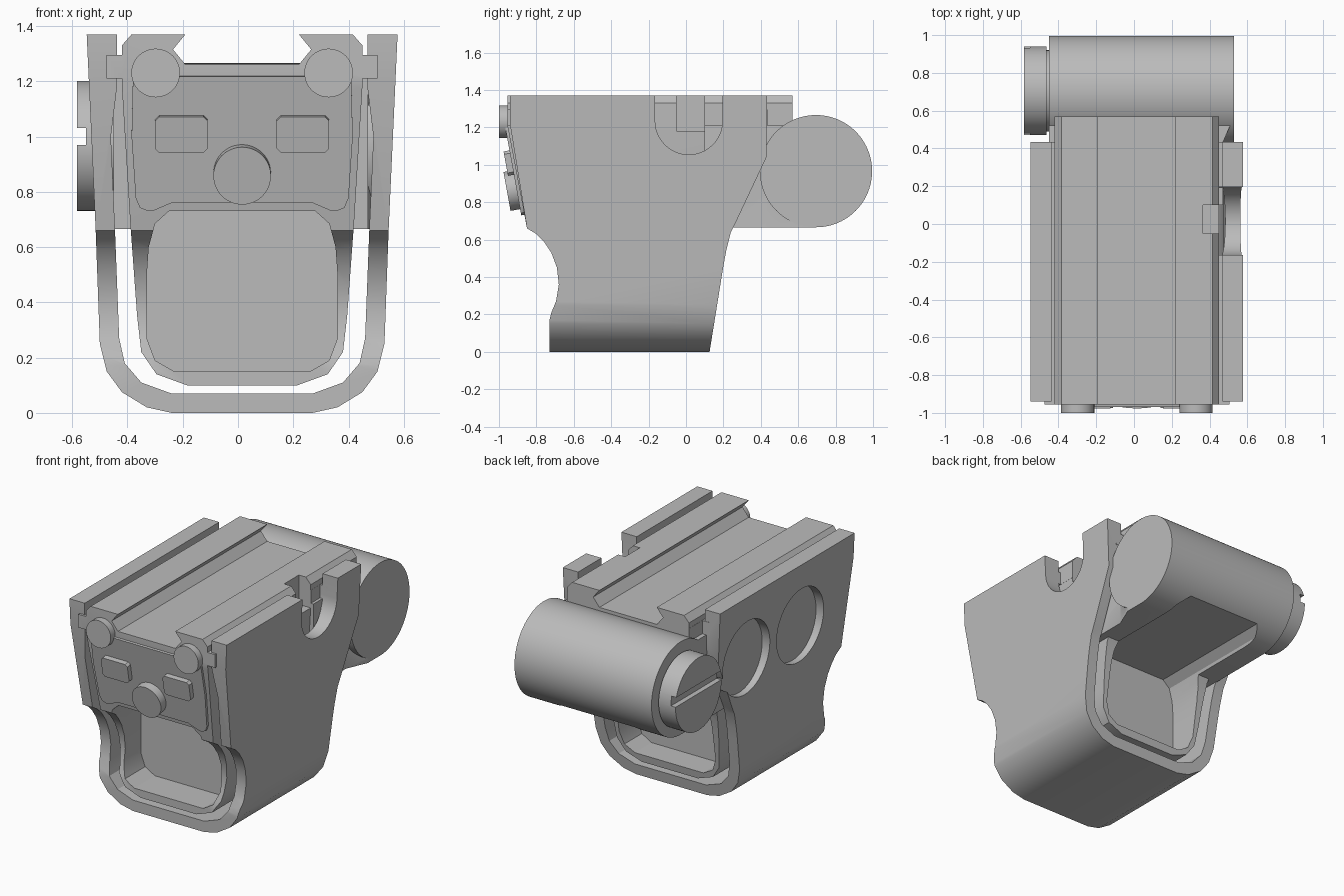
import bpy, bmesh, math
from mathutils import Matrix, Vector

if "Cube" in bpy.data.objects:
    bpy.data.objects.remove(bpy.data.objects["Cube"])

CX = 0.015   # middle of the body
GREY = (0.5, 0.5, 0.5, 1)
mat = bpy.data.materials.new("satin grey")
mat.use_nodes = True
mat.diffuse_color = GREY
mat.node_tree.nodes["Principled BSDF"].inputs["Base Color"].default_value = GREY


def prism(name, outline, axis, lo, hi):
    """Extrude a 2D outline along x, y or z between lo and hi."""
    place = {"x": lambda p, t: (t, p[0], p[1]),
             "y": lambda p, t: (p[0], t, p[1]),
             "z": lambda p, t: (p[0], p[1], t)}[axis]
    bm = bmesh.new()
    face = bm.faces.new([bm.verts.new(place(p, lo)) for p in outline])
    new = bmesh.ops.extrude_face_region(bm, geom=[face])["geom"]
    shift = Vector(place((0, 0), hi - lo))
    bmesh.ops.translate(bm, vec=shift, verts=[v for v in new if isinstance(v, bmesh.types.BMVert)])
    bmesh.ops.recalc_face_normals(bm, faces=bm.faces)
    mesh = bpy.data.meshes.new(name)
    bm.to_mesh(mesh)
    bm.free()
    mesh.materials.append(mat)
    obj = bpy.data.objects.new(name, mesh)
    bpy.context.collection.objects.link(obj)
    return obj


def box(name, x, y, z):
    return prism(name, [(x[0], y[0]), (x[1], y[0]), (x[1], y[1]), (x[0], y[1])], "z", *z)


def arc(c, r, start=0, end=360, n=48):
    full = end - start == 360
    angles = [math.radians(start + (end - start) * i / (n if full else n - 1)) for i in range(n)]
    return [(c[0] + r * math.cos(a), c[1] + r * math.sin(a)) for a in angles]


def both(half):
    """Mirror a half outline about the middle of the body."""
    return [(CX + x, z) for x, z in half] + [(CX - x, z) for x, z in reversed(half)]


def combine(obj, tool, operation):
    mod = obj.modifiers.new("cut", "BOOLEAN")
    mod.operation, mod.solver, mod.object = operation, "EXACT", tool
    bpy.context.view_layer.objects.active = obj
    bpy.ops.object.modifier_apply(modifier=mod.name)
    bpy.data.objects.remove(tool)


# Side silhouette shared by shell and core: bottom edge, finger scoop at the front
front_low = [(-.85, .66), (-.80, .63), (-.76, .59), (-.72, .53), (-.69, .45), (-.68, .36),
             (-.695, .27), (-.72, .21), (-.73, .17), (-.73, -.1)]
back_low = [(.11, -.1), (.2, .46), (.215, .54), (.24, .64), (.27, .70), (.43, 1.04)]


def side(front, back):
    return [(front, 1.5), (front, 1.21)] + front_low + back_low + back


# Hole running through the core, open at both ends
hole = both([(.245, .15), (.315, .19), (.345, .27), (.345, .5), (.338, .6), (.315, .685), (.265, .73)])

# Outer U-shaped shell
outer = [(.255, 0), (.345, .02), (.435, .075), (.49, .15), (.515, .25), (.53, .66), (.5625, 1.37)]
inner = [(.453, 1.37), (.453, 1.18), (.475, 1.0), (.46, .66), (.445, .27), (.425, .18), (.365, .11), (.255, .07)]
shell_outline = ([(CX + x, z) for x, z in outer + inner]
                 + [(CX - x, z) for x, z in reversed(outer + inner)])
shell = prism("outer_shell", shell_outline, "y", -1.2, .8)
combine(shell, prism("shell_side", side(-.94, [(.435, 1.5)]), "x", -1, 1), "INTERSECT")

# U notch in the left wall and two round pockets in the right wall
notch = [(.195, 1.5), (-.165, 1.5)] + arc((.015, 1.235), .18, 180, 360, 24)
combine(shell, prism("notch_cutter", notch, "x", .3, .8), "DIFFERENCE")
for y in (.14, -.41):
    combine(shell, prism("pocket_cutter", arc((y, .97), .24), "x", -.8, -.475), "DIFFERENCE")

# Core with dovetail rail on top and side tongues
core_half = [(.2, .10), (.31, .14), (.365, .22), (.38, .35), (.405, .69), (.435, 1.18), (.435, 1.21),
             (.49, 1.21), (.49, 1.295), (.435, 1.295), (.435, 1.33), (.40, 1.37), (.205, 1.37),
             (.25, 1.315), (.205, 1.26)]
core = prism("core", both(core_half), "y", -1.2, .8)
combine(core, prism("core_side", side(-.955, [(.57, 1.2), (.57, 1.5)]), "x", -1, 1), "INTERSECT")
for x in ((-.6, -.421), (.451, .6)):
    combine(core, box("tongue_end_cutter", x, (.435, .7), (1.1, 1.4)), "DIFFERENCE")
combine(core, prism("tongue_cutter", notch, "x", .451, .8), "DIFFERENCE")
combine(core, box("cross_slot_cutter", (.365, .6), (-.05, .1), (1.18, 1.5)), "DIFFERENCE")
combine(core, prism("front_hole_cutter", hole, "y", -1.3, -.52), "DIFFERENCE")
combine(core, prism("back_hole_cutter", hole, "y", -.02, 1.3), "DIFFERENCE")

# Cross barrel at the back, scooped by the same hole
BARREL = (.695, .966)
barrel = prism("barrel", arc(BARREL, .30, n=96), "x", -.45, .53)
neck = prism("barrel_neck", [(-.45, .1), (.47, .1), (.47, .43), (.53, .57), (.53, .695), (-.45, .695)],
             "z", .666, 1.21)
combine(barrel, neck, "UNION")
combine(barrel, prism("barrel_hole_cutter", hole, "y", -.02, 1.3), "DIFFERENCE")

# Slotted end cap
cap_neck = prism("cap_neck", arc((.705, .966), .215, n=64), "x", -.47, -.44)
cap = prism("end_cap", arc((.705, .966), .235, n=64), "x", -.583, -.462)
combine(cap, box("cap_slot_cutter", (-.7, -.55), (.3, 1.1), (.97, 1.03)), "DIFFERENCE")

# Sloped front: cover plate, two rectangular buttons and a round button
tilt = Matrix.Translation((CX, -.95, 1.21)) @ Matrix.Rotation(math.atan2(.1, .55), 4, "X")


def on_slope(name, outline, depth):
    obj = prism(name, [(x, (z - 1.21) * 1.016) for x, z in outline], "y", -depth, .02)
    obj.data.transform(tilt)
    return obj


plate = [(.395, 1.22), (.40, 1.0), (.385, .78), (.37, .745), (.34, .733), (.32, .735), (.25, .765)]
on_slope("cover_plate", plate + [(-x, z) for x, z in reversed(plate)], .018)
for name, s in (("left_button", 1), ("right_button", -1)):
    w, e = .125, .315
    on_slope(name, [(s * x, z) for x, z in ((w, .965), (w + .015, .95), (e - .015, .95), (e, .965),
             (e, 1.065), (e - .015, 1.08), (w + .015, 1.08), (w, 1.065))], .05)
on_slope("round_button", arc((0, .87), .104), .07)

# Pin heads under the rail
for name, s in (("left_pin", 1), ("right_pin", -1)):
    prism(name, arc((CX + s * .313, 1.23), .088), "y", -1.0, -.9)

# Smooth curved faces, keep edges crisp
for obj in bpy.context.scene.objects:
    if obj.type == "MESH" and mat.name in obj.data.materials:
        bpy.ops.object.select_all(action="DESELECT")
        obj.select_set(True)
        bpy.context.view_layer.objects.active = obj
        bpy.ops.object.shade_smooth_by_angle(angle=math.radians(28))
